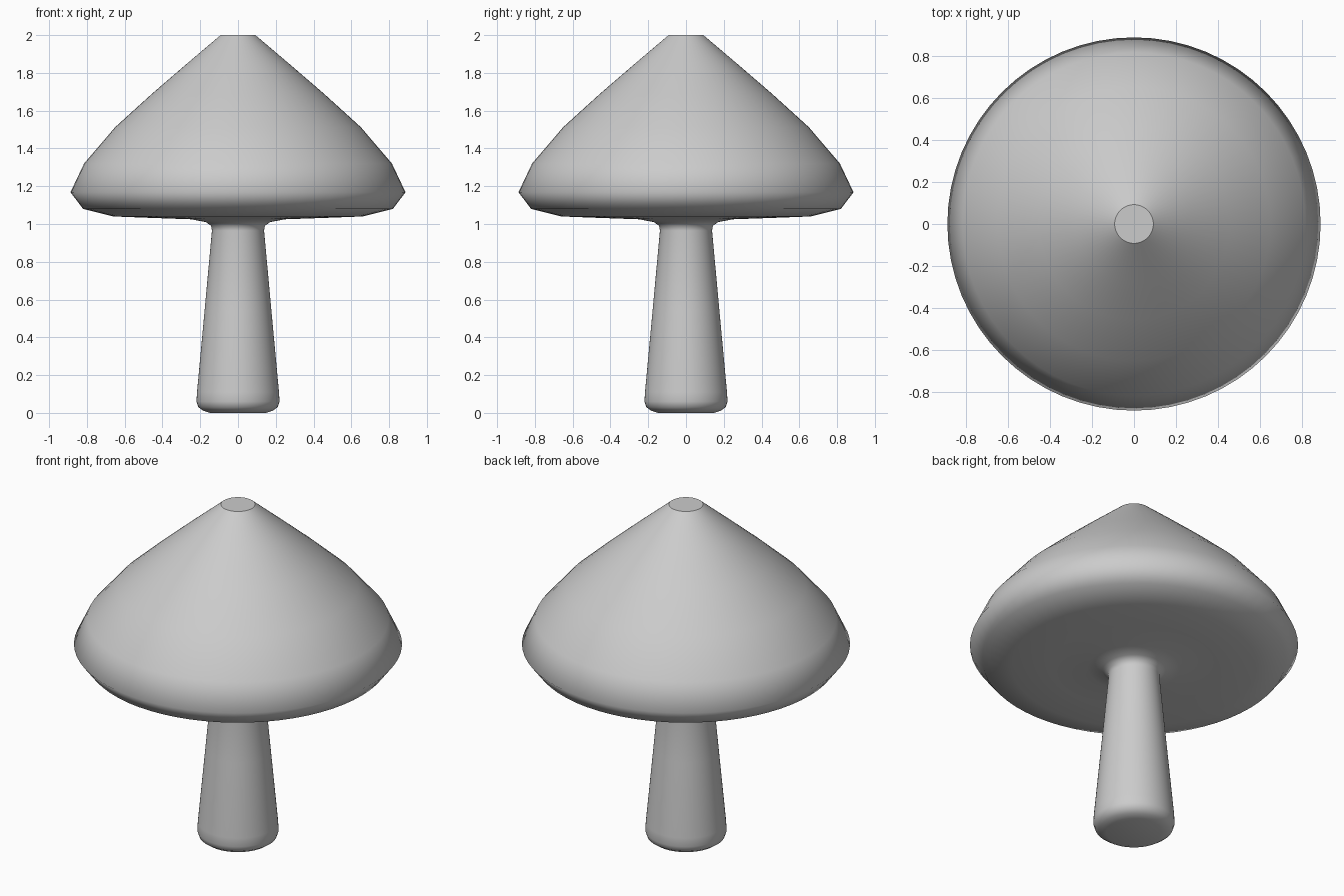
import bpy
import bmesh
import math

if "Cube" in bpy.data.objects:
    bpy.data.objects.remove(bpy.data.objects["Cube"])

SEGMENTS = 64


def lathe(name, profile):
    """Revolve a (radius, height) profile around z, capping both ends."""
    bm = bmesh.new()
    rings = []
    for r, z in profile:
        rings.append([bm.verts.new((r * math.cos(2 * math.pi * i / SEGMENTS),
                                    r * math.sin(2 * math.pi * i / SEGMENTS), z))
                      for i in range(SEGMENTS)])
    for low, high in zip(rings, rings[1:]):
        for i in range(SEGMENTS):
            j = (i + 1) % SEGMENTS
            bm.faces.new((low[i], low[j], high[j], high[i])).smooth = True
    bm.faces.new(rings[0][::-1]).smooth = True
    top = bm.faces.new(rings[-1])
    # crisp rim round the flat tip
    for e in top.edges:
        e.smooth = False
    mesh = bpy.data.meshes.new(name)
    bm.to_mesh(mesh)
    bm.free()
    obj = bpy.data.objects.new(name, mesh)
    bpy.context.collection.objects.link(obj)
    return obj


# Rounded foot, tapering stem, fillet, flat underside, then the cap
stem = [(0.15, 0.0), (0.185, 0.012), (0.21, 0.03), (0.22, 0.06), (0.217, 0.11),
        (0.177, 0.54), (0.138, 0.965), (0.142, 0.99), (0.17, 1.01), (0.25, 1.025)]
cap = [(0.45, 1.032), (0.66, 1.04), (0.82, 1.08), (0.887, 1.168), (0.815, 1.32),
       (0.65, 1.513), (0.455, 1.69), (0.275, 1.845), (0.092, 2.0)]
lathe("mushroom", stem + cap)
